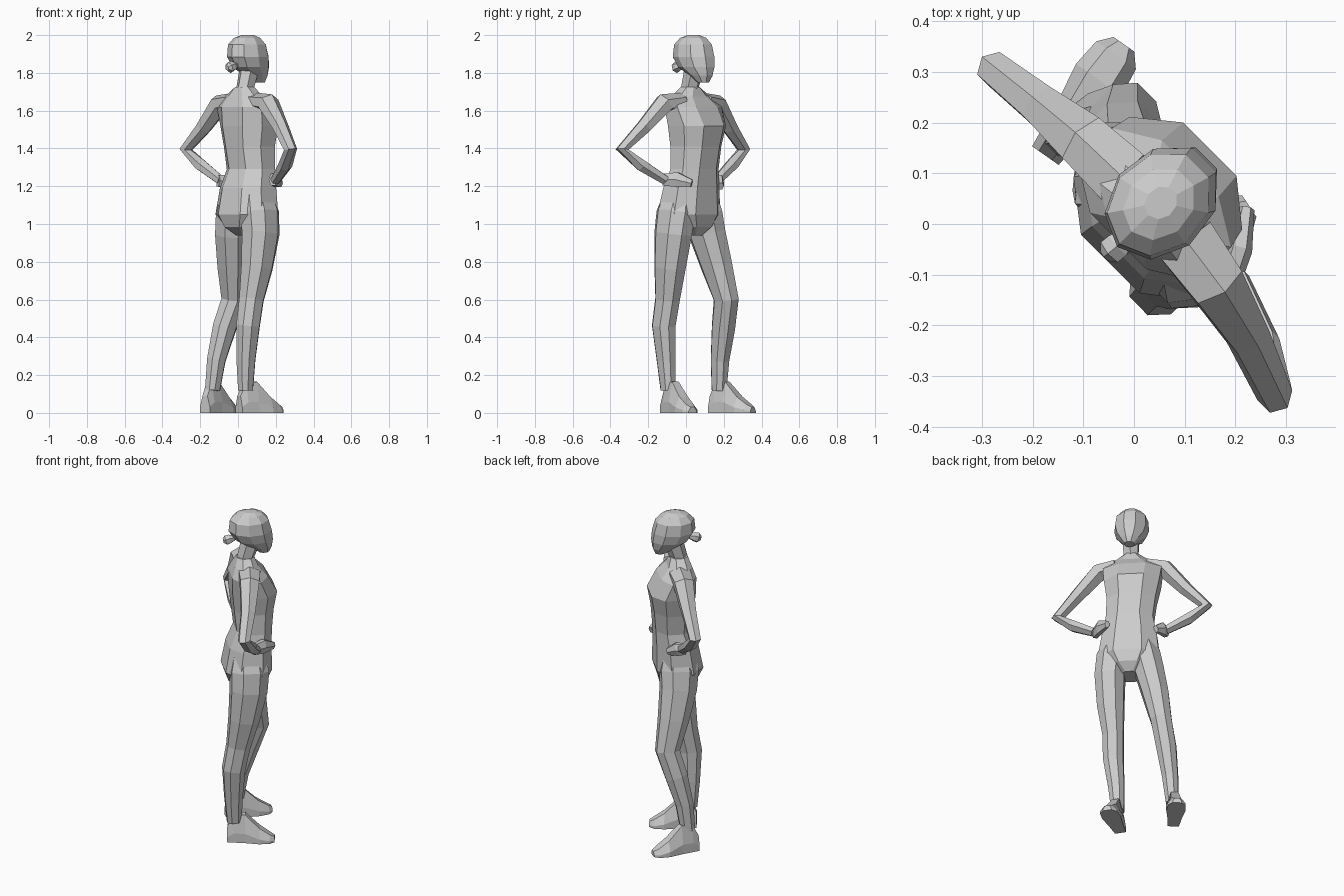
import bpy, math
from mathutils import Vector

FWD = Vector((0.707, 0.707, 0))      # the figure faces between +x and +y
SIDE = Vector((-0.707, 0.707, 0))    # towards the figure's own left
UP = Vector((0, 0, 1))


def skin(name, rings):
    """Join equal-length rings of points into a closed, flat-faced shell."""
    n = len(rings[0])
    verts = [p for r in rings for p in r]
    faces = [tuple(reversed(range(n))), tuple(range(len(verts) - n, len(verts)))]
    for i in range(len(rings) - 1):
        for k in range(n):
            j = (k + 1) % n
            faces.append((i * n + k, i * n + j, (i + 1) * n + j, (i + 1) * n + k))
    me = bpy.data.meshes.new(name)
    me.from_pydata(verts, [], faces)
    ob = bpy.data.objects.new(name, me)
    bpy.context.collection.objects.link(ob)
    return ob


def loft(name, stations, ref=SIDE, n=6, power=1.0, level=False, phase=0.5):
    """Stations are (x, y, z, half size along ref, half size across)."""
    pts = [Vector(s[:3]) for s in stations]
    rings = []
    for i, s in enumerate(stations):
        t = pts[min(i + 1, len(pts) - 1)] - pts[max(i - 1, 0)]
        t = UP if level else t.normalized()
        u = (ref - t * ref.dot(t)).normalized()
        v = t.cross(u)
        ring = []
        for k in range(n):
            a = 2 * math.pi * (k + phase) / n
            c, d = math.cos(a), math.sin(a)
            c = math.copysign(abs(c) ** power, c)
            d = math.copysign(abs(d) ** power, d)
            ring.append(pts[i] + u * c * s[3] + v * d * s[4])
        rings.append(ring)
    return skin(name, rings)


def foot(name, heel, toe):
    """Wedge shoe: (fraction along, top height, half width)."""
    h, t = Vector(heel), Vector(toe)
    side = UP.cross(t - h).normalized()
    rings = []
    for f, top, w in [(0, .09, .032), (.14, .16, .036), (.38, .165, .042),
                      (.68, .085, .055), (.9, .045, .048), (1, .03, .025)]:
        c = h.lerp(t, f)
        up = UP * top
        rings.append([c - side * w, c + side * w, c + side * w + up * .35,
                      c + side * w * .5 + up, c - side * w * .5 + up, c - side * w + up * .35])
    return skin(name, rings)


# torso, from crotch to neck base
loft("torso", [
    (.05, .025, .94, .05, .065),
    (.047, .017, .985, .125, .12),
    (.047, .015, 1.05, .185, .142),
    (.053, .028, 1.19, .165, .127),
    (.068, .045, 1.29, .142, .107),
    (.06, .052, 1.41, .147, .12),
    (.06, .058, 1.52, .168, .136),
    (.04, .038, 1.62, .178, .108),
    (.032, .025, 1.675, .12, .072),
    (.035, .022, 1.725, .052, .052)], n=8, power=.85, level=True)

# neck and head
loft("neck", [(.033, .018, 1.67, .055, .058), (.04, .022, 1.73, .047, .05),
              (.055, .038, 1.80, .05, .055)], n=6)
loft("head", [
    (.112, .092, 1.75, .03, .033),
    (.098, .082, 1.785, .058, .065),
    (.07, .057, 1.83, .086, .11),
    (.055, .043, 1.885, .1, .125),
    (.05, .04, 1.95, .093, .112),
    (.05, .04, 1.985, .065, .078),
    (.053, .042, 2.0, .03, .035)], n=9, level=True, phase=.25 / 1)
# hair bun with its short tie
loft("hair_bun", [(-.01, -.02, 1.84, .016, .016), (-.03, -.04, 1.835, .03, .028),
                  (-.046, -.053, 1.828, .03, .03), (-.058, -.063, 1.825, .014, .014)])

# arms bent with hands on the hips
loft("left_arm", [(-.02, .09, 1.65, .07, .045), (-.095, .16, 1.635, .062, .054),
                  (-.182, .232, 1.51, .045, .042), (-.275, .305, 1.395, .036, .036),
                  (-.2, .245, 1.315, .04, .034), (-.09, .165, 1.23, .03, .026)], ref=FWD)
loft("right_arm", [(.1, -.03, 1.65, .07, .045), (.16, -.115, 1.64, .062, .054),
                   (.225, -.222, 1.515, .045, .042), (.278, -.338, 1.395, .036, .036),
                   (.25, -.235, 1.31, .04, .034), (.2, -.11, 1.232, .03, .026)], ref=FWD)
loft("left_hand", [(-.105, .155, 1.23, .035, .024), (-.06, .175, 1.225, .042, .026),
                   (-.005, .185, 1.2, .022, .016)], ref=UP)
loft("right_hand", [(.185, -.12, 1.235, .035, .024), (.208, -.05, 1.235, .045, .026),
                    (.222, .03, 1.215, .022, .016)], ref=UP)

# legs: right one straight, left one stepping out
loft("right_leg", [(.095, -.03, 1.19, .06, .085), (.115, -.053, 1.06, .092, .115),
                   (.12, -.068, .95, .09, .11),
                   (.1, -.085, .77, .08, .09), (.071, -.098, .6, .063, .07),
                   (.053, -.118, .46, .061, .067), (.042, -.105, .28, .049, .054),
                   (.04, -.095, .12, .038, .043)], n=8, power=.9)
loft("left_leg", [(.0, .075, 1.19, .06, .085), (-.015, .09, 1.06, .088, .115),
                  (-.025, .112, .95, .087, .108),
                  (-.027, .162, .78, .078, .09), (-.022, .213, .6, .063, .072),
                  (-.072, .198, .45, .06, .067), (-.115, .18, .28, .048, .053),
                  (-.135, .175, .12, .038, .043)], n=8, power=.9)

# feet
foot("right_foot", (.005, -.112, 0), (.228, .035, 0))
foot("left_foot", (-.175, .135, 0), (-.02, .355, 0))
